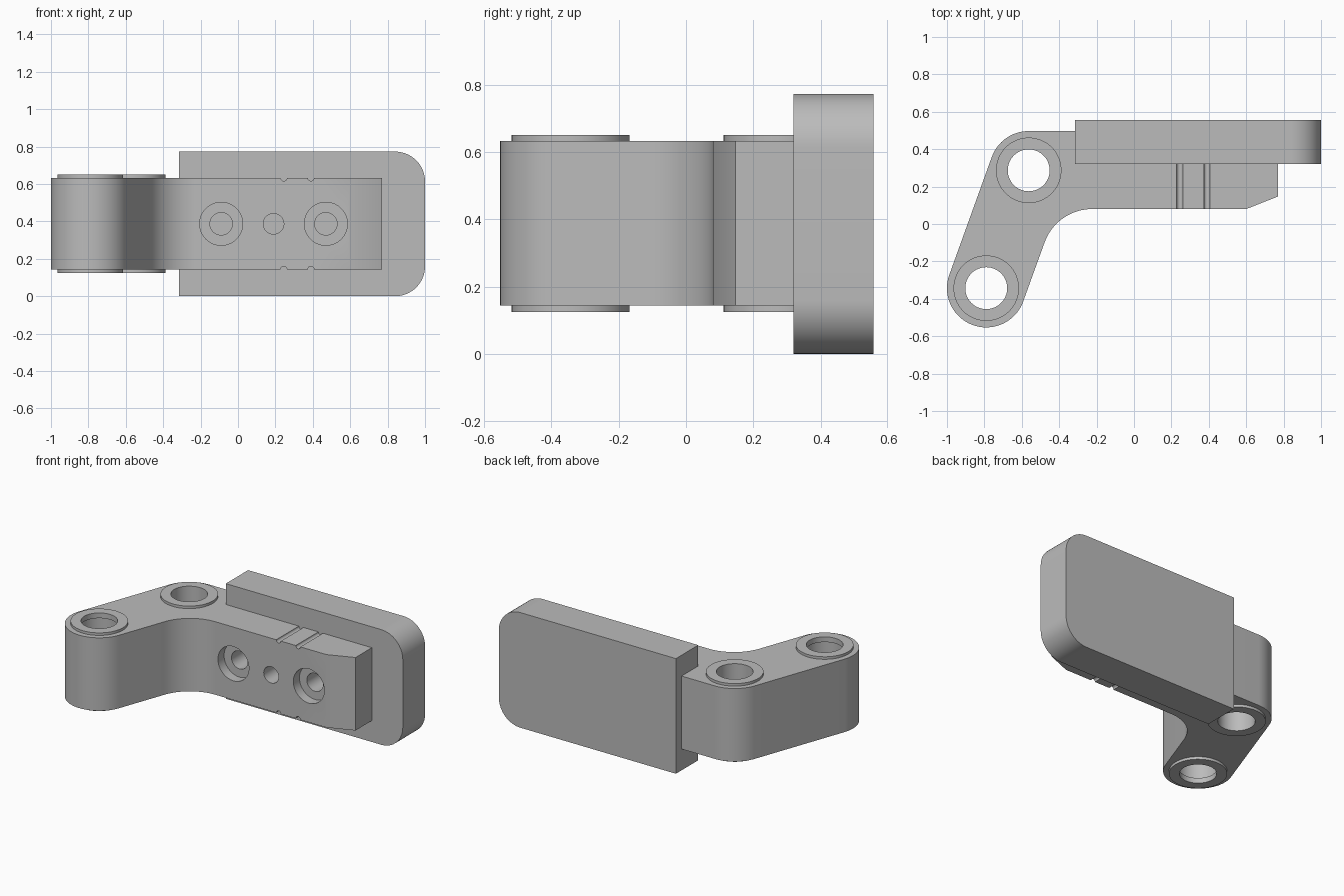
import bpy, bmesh, math
from mathutils import Matrix, Vector

if "Cube" in bpy.data.objects:
    bpy.data.objects.remove(bpy.data.objects["Cube"])

grey = bpy.data.materials.new("plain_grey")
grey.use_nodes = True
grey.diffuse_color = (0.5, 0.5, 0.5, 1)
grey.node_tree.nodes["Principled BSDF"].inputs["Base Color"].default_value = (0.5, 0.5, 0.5, 1)

MID = 0.387                      # middle height of the arm
LOW, HIGH = 0.143, 0.633         # bottom and top of the arm
PIVOTS = [(-0.79, -0.343), (-0.563, 0.287)]


def finish(name, bm):
    bmesh.ops.recalc_face_normals(bm, faces=bm.faces)
    mesh = bpy.data.meshes.new(name)
    bm.to_mesh(mesh)
    bm.free()
    mesh.materials.append(grey)
    obj = bpy.data.objects.new(name, mesh)
    bpy.context.collection.objects.link(obj)
    return obj


def arc(cx, cy, r, start, end, steps):
    angles = [math.radians(start + (end - start) * i / steps) for i in range(steps + 1)]
    return [(cx + r * math.cos(a), cy + r * math.sin(a)) for a in angles]


def extrude(name, points, direction):
    bm = bmesh.new()
    face = bm.faces.new([bm.verts.new(p) for p in points])
    new = bmesh.ops.extrude_face_region(bm, geom=[face])["geom"]
    bmesh.ops.translate(bm, verts=[v for v in new if isinstance(v, bmesh.types.BMVert)],
                        vec=direction)
    return finish(name, bm)


def cylinder(name, r, start, end, segments=64):
    start, end = Vector(start), Vector(end)
    axis = end - start
    turn = axis.to_track_quat("Z", "Y").to_matrix().to_4x4()
    bm = bmesh.new()
    bmesh.ops.create_cone(bm, cap_ends=True, segments=segments, radius1=r, radius2=r,
                          depth=axis.length,
                          matrix=Matrix.Translation((start + end) / 2) @ turn)
    return finish(name, bm)


def combine(target, tool, operation):
    mod = target.modifiers.new(operation.lower(), "BOOLEAN")
    mod.operation, mod.object, mod.solver = operation, tool, "EXACT"
    bpy.context.view_layer.objects.active = target
    bpy.ops.object.modifier_apply(modifier=mod.name)
    bpy.data.objects.remove(tool)


# Bent arm: round pivot end, inner fillet, chamfered bar, round elbow
lean = 160.2
outline = arc(*PIVOTS[0], 0.21, lean, lean + 180, 40)
outline += arc(-0.224, -0.19, 0.27, lean, 90, 20)
outline += [(0.6, 0.08), (0.77, 0.147), (0.77, 0.4), (-0.2, 0.4), (-0.2, 0.497)]
outline += arc(*PIVOTS[1], 0.21, 90, lean, 16)
arm = extrude("hinge_arm", [(x, y, LOW) for x, y in outline], (0, 0, HIGH - LOW))

# Back plate with two rounded corners
height, corner = 0.773, 0.16
plate = [(-0.315, 0)] + arc(1 - corner, corner, corner, -90, 0, 16)
plate += arc(1 - corner, height - corner, corner, 0, 90, 16) + [(-0.315, height)]
combine(arm, extrude("back_plate", [(x, 0.32, z) for x, z in plate], (0, 0.237, 0)), "UNION")

# Raised pivot collars and their through holes
for x, y in PIVOTS:
    combine(arm, cylinder("collar", 0.175, (x, y, 0.125), (x, y, 0.65)), "UNION")
for x, y in PIVOTS:
    combine(arm, cylinder("pivot_hole", 0.112, (x, y, -0.1), (x, y, 1)), "DIFFERENCE")

# Wider bore between the lips of the end pivot
x, y = PIVOTS[0]
combine(arm, cylinder("inner_bore", 0.125, (x, y, 0.16), (x, y, 0.615)), "DIFFERENCE")

# Counterbored screw holes and the small centre hole
for x in (-0.09, 0.47):
    combine(arm, cylinder("counterbore", 0.115, (x, 0, MID), (x, 0.145, MID)), "DIFFERENCE")
    combine(arm, cylinder("screw_hole", 0.06, (x, 0, MID), (x, 0.32, MID), 40), "DIFFERENCE")
combine(arm, cylinder("centre_hole", 0.055, (0.19, 0, MID), (0.19, 0.32, MID), 40), "DIFFERENCE")

# Half-round grooves across the top and bottom of the bar
for x in (0.245, 0.39):
    for z in (LOW, HIGH):
        combine(arm, cylinder("groove", 0.017, (x, 0, z), (x, 0.32, z), 20), "DIFFERENCE")

# Smooth curved walls, crisp edges
bpy.ops.object.select_all(action="DESELECT")
arm.select_set(True)
bpy.context.view_layer.objects.active = arm
bpy.ops.object.shade_smooth_by_angle(angle=math.radians(30))
